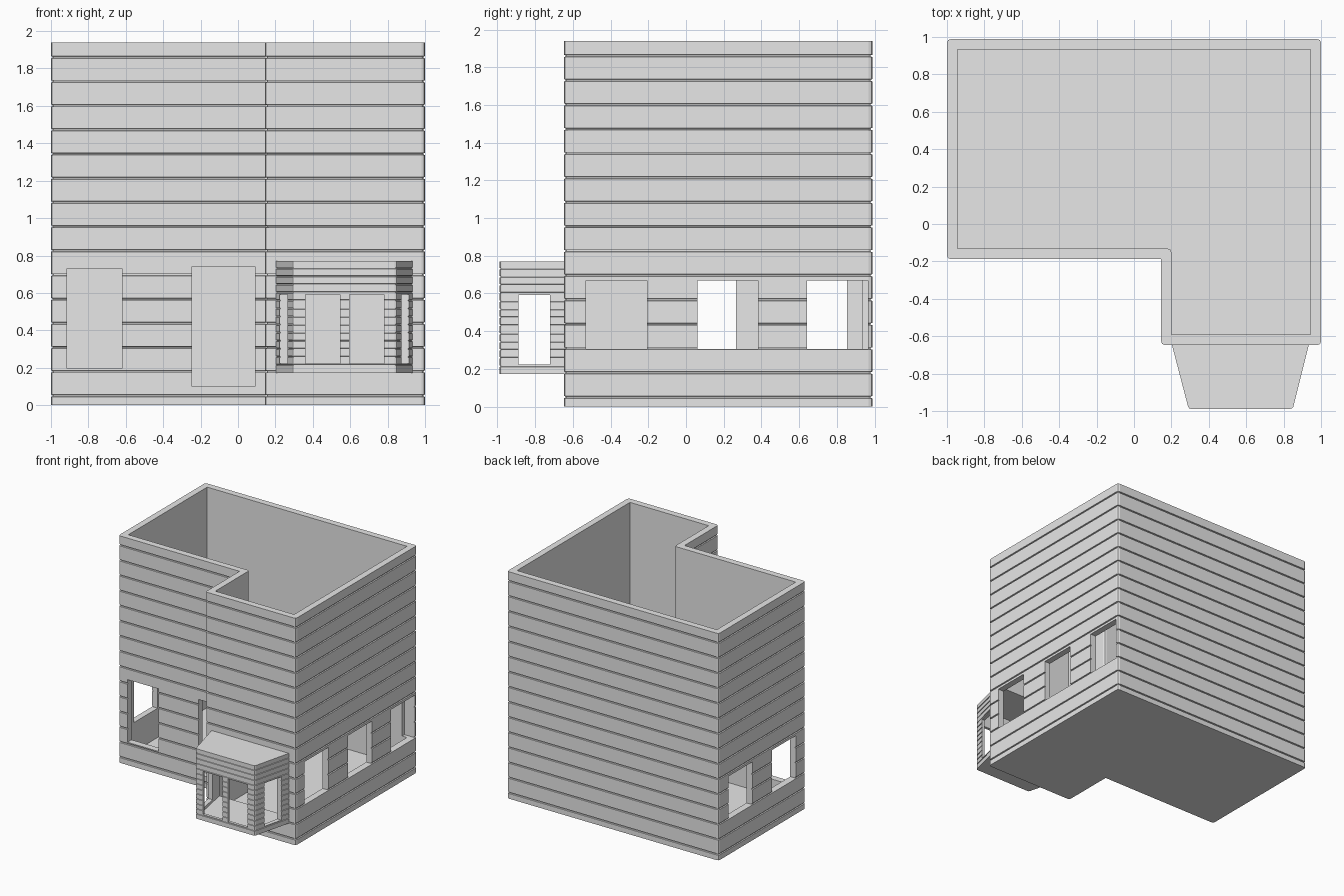
import bpy
import bmesh
from mathutils import Vector

cube = bpy.data.objects.get("Cube")
if cube:
    bpy.data.objects.remove(cube, do_unlink=True)

grey = bpy.data.materials.new("plain_grey")
grey.use_nodes = True
grey.diffuse_color = (0.8, 0.8, 0.8, 1)
grey.node_tree.nodes["Principled BSDF"].inputs["Base Color"].default_value = (0.8, 0.8, 0.8, 1)


def inset(plan, d):
    """Move every side of a counter-clockwise plan inward by d."""
    out = []
    for i, p in enumerate(plan):
        a = (p - plan[i - 1]).normalized()
        b = (plan[(i + 1) % len(plan)] - p).normalized()
        n0, n1 = Vector((-a.y, a.x)), Vector((-b.y, b.x))
        out.append(p + (n0 + n1) * d / (1 + n0.dot(n1)))
    return out


def soften(plan, r, sign=1):
    """Round the convex (sign 1) or reflex (sign -1) corners."""
    out = []
    for i, p in enumerate(plan):
        a = (plan[i - 1] - p).normalized()
        b = (plan[(i + 1) % len(plan)] - p).normalized()
        if (b.x * a.y - b.y * a.x) * sign > 0:
            out += [p + a * r, p + (a + b) * r * 0.27, p + b * r]
        else:
            out.append(p)
    return out


def loft(name, plan, levels):
    """Closed solid from a plan, with (height, inset) levels."""
    bm = bmesh.new()
    rings = [[bm.verts.new((p.x, p.y, z)) for p in inset(plan, d)] for z, d in levels]
    n = len(plan)
    for low, high in zip(rings, rings[1:]):
        for i in range(n):
            j = (i + 1) % n
            bm.faces.new((low[i], low[j], high[j], high[i]))
    bm.faces.new(rings[0][::-1])
    bm.faces.new(rings[-1])
    return finish(name, bm)


def boxes(name, bounds):
    """Separate boxes from (x0, x1, y0, y1, z0, z1)."""
    bm = bmesh.new()
    for x0, x1, y0, y1, z0, z1 in bounds:
        made = bmesh.ops.create_cube(bm, size=1)
        bmesh.ops.scale(bm, vec=(x1 - x0, y1 - y0, z1 - z0), verts=made["verts"])
        bmesh.ops.translate(bm, vec=((x0 + x1) / 2, (y0 + y1) / 2, (z0 + z1) / 2),
                            verts=made["verts"])
    return finish(name, bm)


def finish(name, bm):
    mesh = bpy.data.meshes.new(name)
    bm.to_mesh(mesh)
    bm.free()
    mesh.materials.append(grey)
    ob = bpy.data.objects.new(name, mesh)
    bpy.context.scene.collection.objects.link(ob)
    return ob


def cut(ob, cutter):
    mod = ob.modifiers.new("opening", 'BOOLEAN')
    mod.operation = 'DIFFERENCE'
    mod.solver = 'EXACT'
    mod.object = cutter
    bpy.context.view_layer.objects.active = ob
    bpy.ops.object.modifier_apply(modifier=mod.name)


def boards(bottom, top, first, step, half, depth):
    """Levels of a wall clad in boards with a groove between each pair."""
    levels = [(bottom, 0)]
    z = first
    while z < top - half:
        levels += [(z - half, 0), (z - half * 0.6, depth),
                   (z + half * 0.6, depth), (z + half, 0)]
        z += step
    return levels + [(top, 0)]


# Main walls: L-shaped, open at the top
outline = [Vector(p) for p in ((-1, -0.187), (0.145, -0.187), (0.145, -0.647),
                               (1, -0.647), (1, 0.988), (-1, 0.988))]
walls = loft("house_walls", soften(outline, 0.02),
             boards(0, 1.94, 0.05, 0.1293, 0.006, 0.009))
room = loft("room_cutter", soften(inset(outline, 0.055), 0.02, -1), [(0.055, 0), (2.1, 0)])
cut(walls, room)

# Window and door openings
sill, head = 0.305, 0.67
openings = [(0.9, 1.1, y, y + 0.323, sill, head) for y in (-0.53, 0.06, 0.642)]
openings += [(-1.1, -0.9, y, y + 0.323, sill, head) for y in (-0.058, 0.532)]
openings += [(-0.915, -0.62, -0.25, -0.1, 0.195, 0.73),
             (-0.245, 0.09, -0.25, -0.1, 0.10, 0.74)]
window_cutter = boxes("window_cutter", openings)
cut(walls, window_cutter)

# Bay window, hollow and open to the room behind
bay_plan = [Vector(p) for p in ((0.292, -0.988), (0.849, -0.988),
                                (0.937, -0.635), (0.2, -0.635))]
bay = loft("bay_window", soften(bay_plan, 0.012),
           boards(0.172, 0.77, 0.215, 0.0431, 0.004, 0.005))
hollow_plan = inset(bay_plan, 0.024)
for p in hollow_plan[2:]:
    p.y = -0.55
hollow = loft("bay_cutter", hollow_plan, [(0.2, 0), (0.745, 0)])
cut(walls, hollow)
cut(bay, hollow)
bay_openings = boxes("bay_opening_cutter", [
    (0.36, 0.545, -1.05, -0.93, 0.223, 0.592),
    (0.596, 0.781, -1.05, -0.93, 0.223, 0.592),
    (0.1, 1.05, -0.888, -0.722, 0.223, 0.592)])
cut(bay, bay_openings)

for helper in (room, window_cutter, hollow, bay_openings):
    bpy.data.objects.remove(helper, do_unlink=True)
